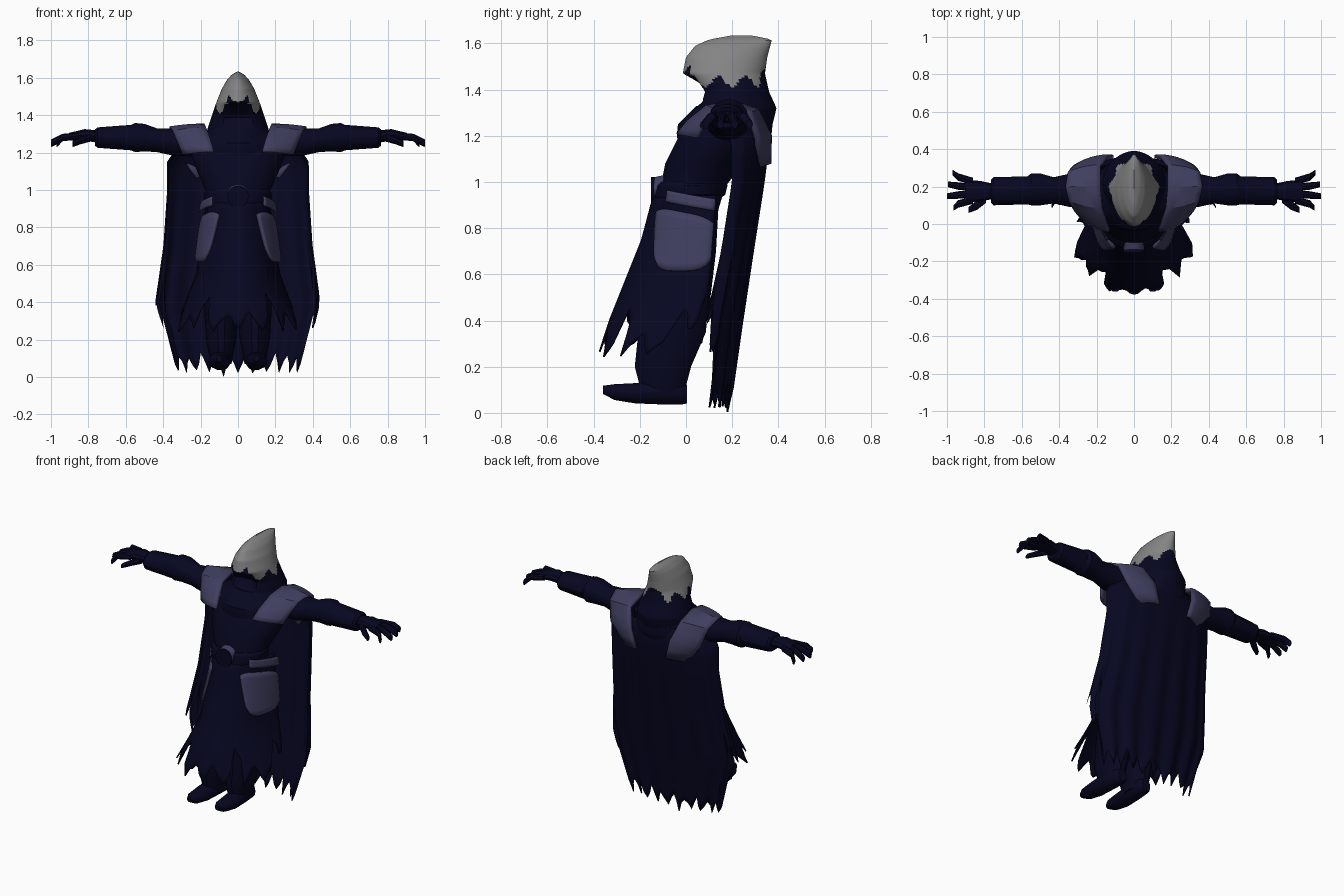
import bpy, bmesh, math, random
from math import sin, cos, pi

random.seed(4)
if "Cube" in bpy.data.objects:
    bpy.data.objects.remove(bpy.data.objects["Cube"])


def material(name, r, g, b):
    m = bpy.data.materials.new(name)
    m.use_nodes = True
    m.diffuse_color = (r, g, b, 1)
    m.node_tree.nodes["Principled BSDF"].inputs["Base Color"].default_value = (r, g, b, 1)
    return m


NAVY = material("dark navy cloth", 0.002, 0.002, 0.015)
VIOLET = material("dusty violet armour", 0.05, 0.049, 0.115)
GREY = material("grey hood", 0.23, 0.23, 0.23)


def finish(name, bm, mats, mirror=False, thickness=0):
    bmesh.ops.remove_doubles(bm, verts=bm.verts, dist=0.0005)
    bmesh.ops.recalc_face_normals(bm, faces=bm.faces)
    mesh = bpy.data.meshes.new(name)
    bm.to_mesh(mesh)
    bm.free()
    for m in mats:
        mesh.materials.append(m)
    ob = bpy.data.objects.new(name, mesh)
    bpy.context.collection.objects.link(ob)
    bpy.ops.object.select_all(action='DESELECT')
    ob.select_set(True)
    bpy.context.view_layer.objects.active = ob
    bpy.ops.object.shade_smooth_by_angle(angle=math.radians(30))
    if thickness:
        mod = ob.modifiers.new("thickness", 'SOLIDIFY')
        mod.thickness, mod.offset = thickness, 0
    if mirror:
        ob.modifiers.new("mirror", 'MIRROR')


def loft(name, axis, rings, mat=NAVY, mirror=False, n=14):
    """Closed tube; each ring is position x, y, z and two radii across the axis."""
    bm = bmesh.new()
    loops = []
    for x, y, z, a, b in rings:
        loop = []
        for i in range(n):
            c, s = a * cos(2 * pi * i / n), b * sin(2 * pi * i / n)
            p = {'x': (x, y + c, z + s), 'y': (x + c, y, z + s), 'z': (x + c, y + s, z)}[axis]
            loop.append(bm.verts.new(p))
        loops.append(loop)
    for lo, hi in zip(loops, loops[1:]):
        for i in range(n):
            j = (i + 1) % n
            bm.faces.new((lo[i], lo[j], hi[j], hi[i]))
    bm.faces.new(loops[0])
    bm.faces.new(loops[-1])
    finish(name, bm, [mat], mirror)


def sheet(name, point, nu, nv, mats, mirror=False, thickness=0.008, rule=None):
    """Grid surface from point(u, v), u and v in 0..1."""
    bm = bmesh.new()
    grid = [[bm.verts.new(point(i / nu, j / nv)) for i in range(nu + 1)] for j in range(nv + 1)]
    for j in range(nv):
        for i in range(nu):
            f = bm.faces.new((grid[j][i], grid[j][i + 1], grid[j + 1][i + 1], grid[j + 1][i]))
            if rule:
                f.material_index = int(rule(f.calc_center_median()))
    finish(name, bm, mats, mirror, thickness)


def at(rows, t):
    """Interpolate a table whose first column rises."""
    t = min(max(t, rows[0][0]), rows[-1][0])
    for a, b in zip(rows, rows[1:]):
        if t <= b[0]:
            k = (t - a[0]) / (b[0] - a[0])
            return [p + (q - p) * k for p, q in zip(a[1:], b[1:])]


def tooth(i, period):
    """Triangle wave for torn hems, 0 at a tip and 1 at a notch."""
    return 1 - abs(i % period - period / 2) / (period / 2)


# Hood: height, front y, back y, half width
HOOD = [(1.17, 0, 0.35, 0.17), (1.25, 0, 0.375, 0.18), (1.32, 0.04, 0.392, 0.165),
        (1.39, 0.05, 0.36, 0.142), (1.47, -0.014, 0.342, 0.115), (1.54, 0, 0.352, 0.087),
        (1.59, 0.04, 0.365, 0.058), (1.617, 0.1, 0.372, 0.033), (1.635, 0.2, 0.28, 0)]


def hood_point(u, v):
    z = 1.17 + 0.465 * v
    front, back, w = at(HOOD, z)
    a = 2 * pi * u
    s = sin(a)
    x = w * math.copysign(abs(s) ** 1.1, s)
    y = (front + back) / 2 - (back - front) / 2 * cos(a)
    if 1.32 < z < 1.47:      # face opening
        y += 0.05 * sin((z - 1.32) / 0.15 * pi) * max(0, 1 - (x / 0.08) ** 2) * (cos(a) > 0)
    return x, y, z


def hood_is_grey(c):
    edge = 1.435 + 0.025 * sin(55 * c.y)
    if c.y > 0.32:
        edge += 0.06
    if abs(c.x) < 0.055 and c.y < 0.12:
        edge += 0.05
    return c.z > edge


sheet("hood", hood_point, 64, 64, [NAVY, GREY], thickness=0, rule=hood_is_grey)

# Cowl folds round the neck
loft("cowl", 'z', [(0, 0.16, 1.15, 0.2, 0.19), (0, 0.165, 1.2, 0.22, 0.205),
                   (0, 0.17, 1.25, 0.2, 0.205), (0, 0.185, 1.29, 0.18, 0.18),
                   (0, 0.2, 1.33, 0.155, 0.155)], n=20)

# Leaning torso and hips
loft("torso", 'z', [(0, -0.05, 0.3, 0.15, 0.12), (0, -0.03, 0.45, 0.17, 0.13),
                    (0, -0.02, 0.7, 0.18, 0.15),
                    (0, 0, 0.88, 0.165, 0.14), (0, 0.03, 0.98, 0.165, 0.14),
                    (0, 0.08, 1.08, 0.21, 0.17), (0, 0.13, 1.18, 0.25, 0.17),
                    (0, 0.16, 1.27, 0.24, 0.16), (0, 0.19, 1.33, 0.14, 0.12)], n=20)
loft("belt", 'z', [(0, 0.005, 0.93, 0.168, 0.145), (0, 0.015, 0.945, 0.178, 0.155),
                   (0, 0.025, 0.985, 0.178, 0.155), (0, 0.03, 1, 0.168, 0.145)], n=20)
loft("buckle_rim", 'y', [(0, -0.09, 0.975, 0.06, 0.058), (0, -0.14, 0.965, 0.056, 0.056)], VIOLET)
loft("buckle", 'y', [(0, -0.12, 0.965, 0.055, 0.057), (0, -0.152, 0.965, 0.057, 0.058)])

# Legs and boots
loft("leg", 'z', [(0.09, -0.1, 0.07, 0.055, 0.09), (0.09, -0.1, 0.2, 0.08, 0.125),
                  (0.09, -0.06, 0.35, 0.09, 0.15), (0.09, -0.03, 0.6, 0.09, 0.14)], mirror=True)
loft("boot", 'y', [(0.1, -0.36, 0.1, 0.015, 0.018), (0.1, -0.31, 0.09, 0.045, 0.035),
                   (0.1, -0.22, 0.085, 0.058, 0.045), (0.095, -0.1, 0.09, 0.055, 0.055),
                   (0.09, -0.02, 0.085, 0.05, 0.05), (0.09, 0.005, 0.08, 0.03, 0.04)], mirror=True)

# Arms with banded sleeves, palms and fingers
loft("arm", 'x', [(0.2, 0.18, 1.25, 0.09, 0.07), (0.34, 0.18, 1.255, 0.09, 0.075),
                  (0.43, 0.18, 1.265, 0.07, 0.065), (0.5, 0.185, 1.28, 0.085, 0.075),
                  (0.55, 0.185, 1.28, 0.085, 0.08), (0.57, 0.18, 1.28, 0.075, 0.07),
                  (0.75, 0.175, 1.28, 0.075, 0.056), (0.765, 0.175, 1.28, 0.06, 0.045)], mirror=True)
loft("palm", 'x', [(0.75, 0.175, 1.285, 0.04, 0.035), (0.82, 0.175, 1.295, 0.055, 0.032),
                   (0.9, 0.175, 1.285, 0.062, 0.022)], mirror=True, n=10)
for i in range(4):
    y, spread, reach = 0.128 + 0.033 * i, 0.015 * (i - 1.4), (0.965, 1, 0.995, 0.97)[i]
    loft(f"finger_{i + 1}", 'x', [(0.86, y, 1.288, 0.02, 0.019), (0.94, y + spread, 1.28, 0.02, 0.02),
                                  (reach, y + spread * 2, 1.25, 0.015, 0.02)], mirror=True, n=8)
loft("thumb", 'x', [(0.79, 0.14, 1.28, 0.026, 0.022), (0.84, 0.1, 1.265, 0.025, 0.02),
                    (0.885, 0.075, 1.245, 0.016, 0.016)], mirror=True, n=8)

# Tattered cape: height, half width, back y, edge y
CAPE = [(0, 0.345, 0.175, 0.06), (0.39, 0.44, 0.235, 0.09), (0.7, 0.395, 0.285, 0.155),
        (1, 0.375, 0.335, 0.2), (1.15, 0.375, 0.355, 0.2), (1.26, 0.3, 0.34, 0.17)]
NC = 56
cape_hem = []
for i in range(NC + 1):
    side = abs(2 * i / NC - 1)
    hem = 0.02 if side < 0.76 else 0.38 if side > 0.92 else 0.26
    cape_hem.append(hem + random.uniform(0.06, 0.1) * tooth(i, 4) + random.uniform(0, 0.02))
cape_hem[NC // 2 - 4] = 0.004


def cape_point(u, v):
    hem = cape_hem[round(u * NC)]
    z = 1.26 + (hem - 1.26) * v
    w, back, edge = at(CAPE, z)
    a = (u - 0.5) * pi
    fold = 0.012 * v * sin(u * 50)
    return w * sin(a), edge + (back - edge) * cos(a) + fold, z


sheet("cape", cape_point, NC, 24, [NAVY])

# Robe skirt: height, half width, front y, edge y
SKIRT = [(0.2, 0.36, -0.395, -0.08), (0.4, 0.28, -0.33, 0.05), (0.55, 0.22, -0.27, 0.1),
         (0.75, 0.195, -0.19, 0.115), (0.94, 0.165, -0.14, 0.13)]
NS = 48
skirt_hem = []
for i in range(NS + 1):
    side = abs(2 * i / NS - 1)
    gap = 0.1 if 0.36 < side < 0.48 or side > 0.85 else 0
    skirt_hem.append(0.235 + gap + 0.09 * tooth(i, 6) + random.uniform(0, 0.03))


def skirt_at(u, z, out=0):
    w, front, edge = at(SKIRT, z)
    a = (u - 0.5) * pi
    return (w + out) * sin(a), edge + (front - out - edge) * cos(a), z


sheet("robe_skirt", lambda u, v: skirt_at(u, 0.94 + (skirt_hem[round(u * NS)] - 0.94) * v),
      NS, 14, [NAVY])


# Hip armour follows the skirt
def hip_plate(u, v):
    bulge = 1 - abs(2 * u - 1) ** 4
    low, high = 0.66 - 0.045 * bulge, 0.87 + 0.025 * bulge - 0.05 * u
    start = 0.76 - 0.08 * v ** 0.7
    return skirt_at(start + (1 - start) * u, low + (high - low) * v, 0.015)


def hip_strap(u, v):
    return skirt_at(0.75 + 0.25 * u, 0.915 - 0.04 * u + 0.05 * v, 0.03)


sheet("hip_plate", hip_plate, 12, 8, [VIOLET], mirror=True, thickness=0.016)
sheet("hip_strap", hip_strap, 10, 3, [VIOLET], mirror=True, thickness=0.012)

# Shoulder plates sweep from chest to shoulder blade: step, y, z, inner x, outer x
PAD = [(0, -0.035, 1.205, 0.13, 0.29), (1, 0.01, 1.26, 0.145, 0.315), (2, 0.09, 1.325, 0.17, 0.345),
       (3, 0.2, 1.345, 0.18, 0.365), (4, 0.31, 1.31, 0.18, 0.35), (5, 0.362, 1.2, 0.14, 0.32),
       (6, 0.36, 1.08, 0.11, 0.22)]


def pad_point(u, v):
    y, z, inner, outer = at(PAD, 6 * v)
    droop = 0.015 * u * u
    return inner + (outer - inner) * u, y + (0.2 - y) * 0.35 * u * u, z - droop


sheet("shoulder_plate", pad_point, 6, 12, [VIOLET], mirror=True, thickness=0.02)
